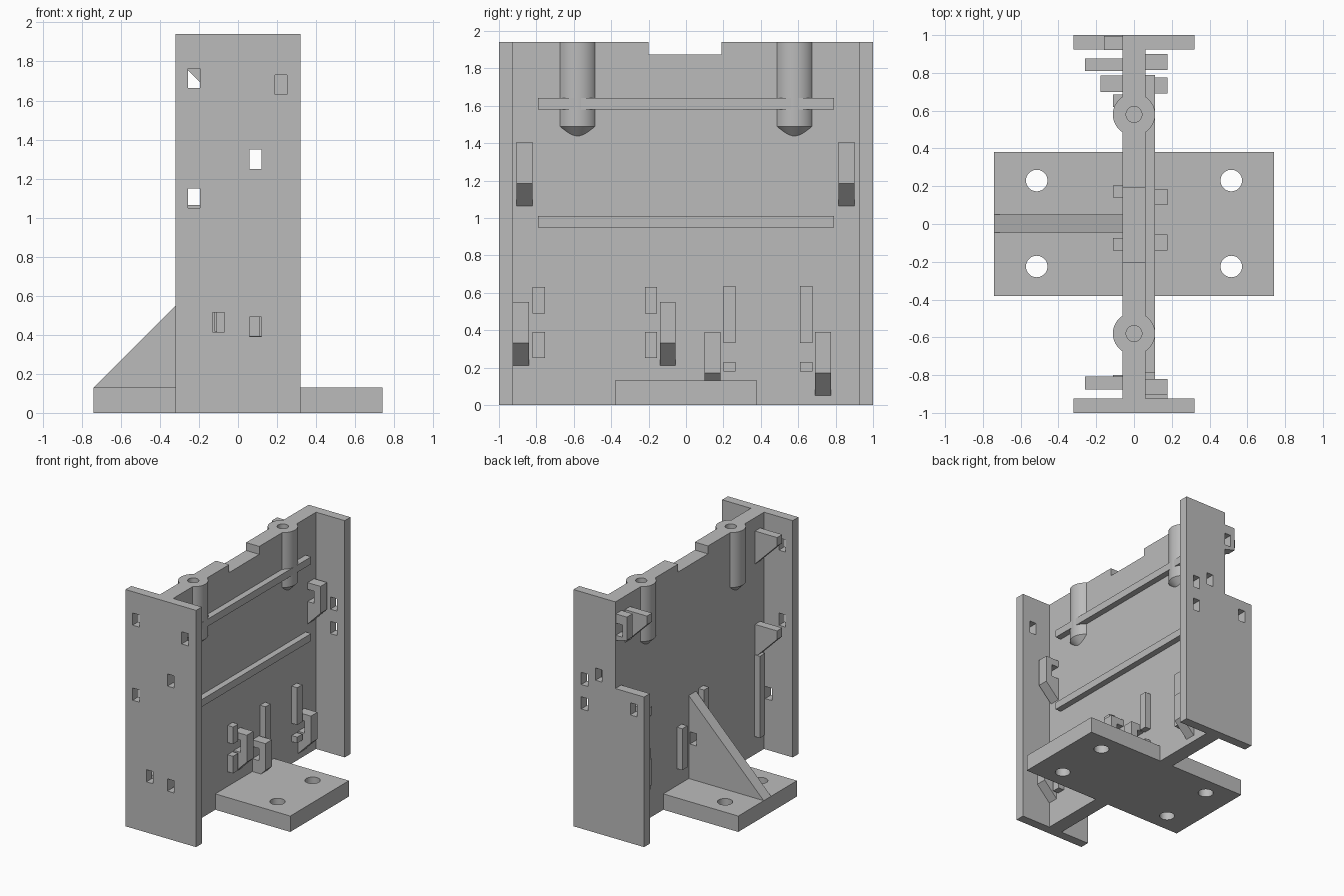
import bpy
import bmesh
from mathutils import Vector

cube = bpy.data.objects.get("Cube")
if cube:
    bpy.data.objects.remove(cube, do_unlink=True)

grey = bpy.data.materials.new("plain grey")
grey.use_nodes = True
COLOUR = (0.5, 0.5, 0.5, 1)
grey.diffuse_color = COLOUR
grey.node_tree.nodes["Principled BSDF"].inputs["Base Color"].default_value = COLOUR


def finish(name, bm):
    bmesh.ops.recalc_face_normals(bm, faces=bm.faces)
    mesh = bpy.data.meshes.new(name)
    bm.to_mesh(mesh)
    bm.free()
    mesh.materials.append(grey)
    obj = bpy.data.objects.new(name, mesh)
    bpy.context.collection.objects.link(obj)
    return obj


def prism(name, axis, profile, lo, hi):
    """Extrude a 2D outline along x (yz outline) or y (xz outline)."""
    bm = bmesh.new()
    if axis == "x":
        pts, step = [(lo, a, b) for a, b in profile], (hi - lo, 0, 0)
    else:
        pts, step = [(a, lo, b) for a, b in profile], (0, hi - lo, 0)
    face = bm.faces.new([bm.verts.new(p) for p in pts])
    out = bmesh.ops.extrude_face_region(bm, geom=[face])
    verts = [g for g in out["geom"] if isinstance(g, bmesh.types.BMVert)]
    bmesh.ops.translate(bm, verts=verts, vec=Vector(step))
    return finish(name, bm)


def box(name, x0, x1, y0, y1, z0, z1):
    return prism(name, "y", [(x0, z0), (x1, z0), (x1, z1), (x0, z1)], y0, y1)


def rod(name, x, y, r, z0, z1, tip=0):
    """Vertical cylinder, with a 45 degree cone below when tip is set."""
    bm = bmesh.new()
    rings = [(r, z0), (r, z1)]
    if tip:
        rings.insert(0, (r - tip, z0 - tip))
    prev = None
    for radius, z in rings:
        ring = bmesh.ops.create_circle(bm, segments=48, radius=radius)["verts"]
        bmesh.ops.translate(bm, verts=ring, vec=(x, y, z))
        if prev is None:
            bm.faces.new(ring)
        else:
            for i in range(48):
                j = (i + 1) % 48
                bm.faces.new((prev[i], prev[j], ring[j], ring[i]))
        prev = ring
    bm.faces.new(prev)
    return finish(name, bm)


def combine(obj, tools, operation):
    """Apply a boolean with each tool, then drop the tools."""
    bpy.context.view_layer.objects.active = obj
    for tool in tools:
        tool.hide_render = True
        mod = obj.modifiers.new("boolean", "BOOLEAN")
        mod.operation = operation
        mod.solver = "EXACT"
        mod.object = tool
        bpy.ops.object.modifier_apply(modifier=mod.name)
        bpy.data.objects.remove(tool, do_unlink=True)


def slots(centres, y0, y1):
    return [box("slot_cutter", x - 0.03, x + 0.03, y0, y1, z - 0.05, z + 0.05)
            for x, z in centres]


W, TOP = 0.06, 1.94

# Central web with a top notch, two screw bosses and their bores
web = prism("web", "x", [(-0.95, 0), (0.95, 0), (0.95, TOP), (0.19, TOP), (0.19, 1.875),
                         (-0.2, 1.875), (-0.2, TOP), (-0.95, TOP)], -W, W)
combine(web, [rod("boss", 0, y, 0.112, 1.49, TOP, 0.1) for y in (-0.58, 0.58)], "UNION")
combine(web, [rod("bore", 0, y, 0.042, 1.5, 2) for y in (-0.58, 0.58)], "DIFFERENCE")

# End flanges; the back one is cut away at its upper right
front = box("front_flange", -0.32, 0.32, -1, -0.925, 0, TOP)
combine(front, slots([(-0.225, 1.715), (0.22, 1.68), (0.09, 1.3), (-0.225, 1.1),
                      (-0.1, 0.465), (0.09, 0.44)], -1.1, -0.8), "DIFFERENCE")
back = prism("back_flange", "y", [(-0.32, 0), (0.32, 0), (0.32, TOP), (-W, TOP),
                                  (-W, 1.23), (-0.32, 1.23)], 0.925, 1)
combine(back, slots([(0.22, 1.23), (0.09, 1.3), (0.22, 1.03), (-0.225, 1.1)],
                    0.8, 1.1), "DIFFERENCE")

# Base plate with four bolt holes
base = box("base_plate", -0.74, 0.74, -0.38, 0.38, 0, 0.13)
combine(base, [rod("bolt_hole", x, y, 0.057, -0.1, 0.3)
               for x in (-0.515, 0.515) for y in (-0.225, 0.23)], "DIFFERENCE")

# Gusset brace on the right side
gusset = prism("gusset", "y", [(-0.05, 0.1), (-0.74, 0.1), (-0.74, 0.13),
                               (-W, 0.81), (-0.05, 0.81)], -0.045, 0.05)
combine(gusset, slots([(-0.1, 0.465)], -0.2, 0.2), "DIFFERENCE")

# Long guide rails on the left side
for name, z in (("upper_rail", 1.58), ("lower_rail", 0.95)):
    box(name, 0.05, 0.11, -0.79, 0.79, z, z + 0.06)


# Tie hooks: chamfered underneath, with a window against the web
def hook(name, side, y, z):
    outline = [(0.05, z), (W, z), (0.178, z + 0.12), (0.178, z + 0.34), (0.05, z + 0.34),
               (0.05, z + 0.285), (0.12, z + 0.285), (0.12, z + 0.185), (0.05, z + 0.185)]
    prism(name, "y", [(side * a, b) for a, b in outline], y, y + 0.085)


for y, z in ((-0.905, 1.065), (0.815, 1.065), (-0.925, 0.21), (-0.14, 0.21),
             (0.1, 0.05), (0.69, 0.05)):
    hook("left_hook", 1, y, z)
hook("right_hook", -1, 0.7, 0.235)

# Small hook standing in the back flange cutaway
prism("corner_hook", "y", [(-0.05, 1.62), (-0.16, 1.65), (-0.16, 1.84), (-0.05, 1.84),
                           (-0.05, 1.765), (-0.12, 1.765), (-0.12, 1.665), (-0.05, 1.665)],
      0.92, 0.995)

# Chamfered arms on the right side
for y in (-0.875, 0.81):
    for top in (1.83, 1.065):
        prism("right_arm", "y", [(-0.05, top), (-0.26, top), (-0.26, top - 0.07),
                                 (-W, top - 0.27), (-0.05, top - 0.27)], y, y + 0.067)

# Thin locating ribs on both sides
for y in (-0.82, -0.22):
    for z in (0.25, 0.49):
        box("left_short_rib", 0.05, 0.11, y, y + 0.065, z, z + 0.14)
for y in (0.2, 0.61):
    box("left_long_rib", 0.05, 0.11, y, y + 0.065, 0.33, 0.635)
    box("left_rib_foot", 0.05, 0.11, y, y + 0.065, 0.18, 0.23)
for y in (-0.865, -0.14):
    box("right_tall_rib", -0.11, -0.05, y, y + 0.065, 0.15, 0.82)
for y in (0.14, 0.62):
    box("right_short_rib", -0.11, -0.05, y, y + 0.065, 0.27, 0.61)

# Smooth the round walls and keep the sharp edges
for obj in (web, base):
    bpy.ops.object.select_all(action="DESELECT")
    obj.select_set(True)
    bpy.context.view_layer.objects.active = obj
    bpy.ops.object.shade_smooth_by_angle(angle=0.5)
